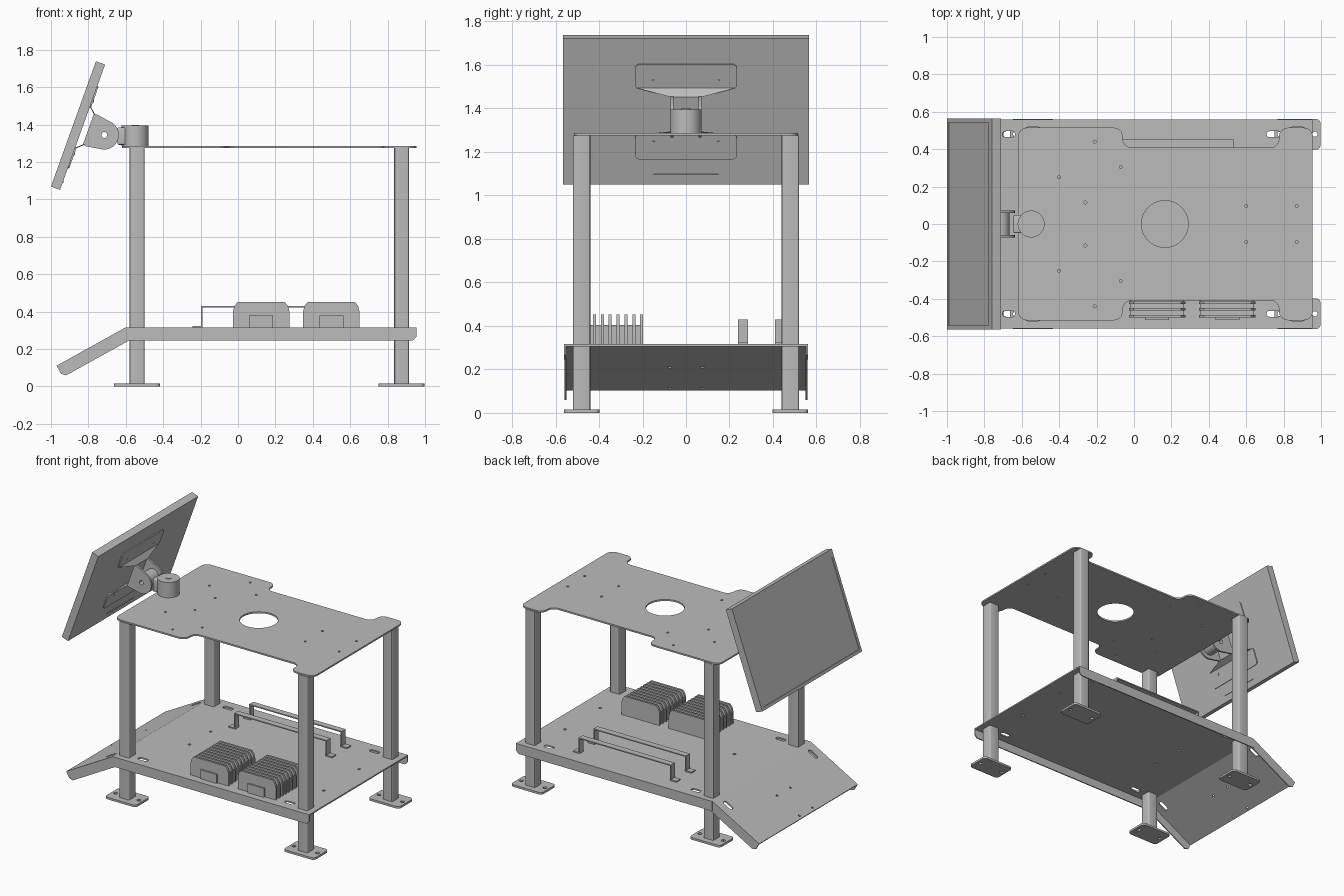
import bpy, bmesh
from math import sin, cos, pi, radians, atan2
from mathutils import Matrix, Vector

cube = bpy.data.objects.get("Cube")
if cube:
    bpy.data.objects.remove(cube, do_unlink=True)

grey = bpy.data.materials.new("plain_grey")
grey.use_nodes = True
grey.diffuse_color = (0.5, 0.5, 0.5, 1)
grey.node_tree.nodes["Principled BSDF"].inputs["Base Color"].default_value = grey.diffuse_color

IDENT = Matrix()
UPRIGHT = Matrix.Rotation(pi / 2, 4, 'X')   # drawing plane becomes x-z


def finish(name, bm, frame=IDENT):
    """Turn a bmesh into a shaded object placed by a frame."""
    bmesh.ops.remove_doubles(bm, verts=bm.verts, dist=1e-5)
    bmesh.ops.recalc_face_normals(bm, faces=bm.faces)
    mesh = bpy.data.meshes.new(name)
    bm.to_mesh(mesh)
    bm.free()
    mesh.transform(frame)
    mesh.materials.clear()
    mesh.materials.append(grey)
    mesh.shade_smooth()
    mesh.set_sharp_from_angle(angle=radians(30))
    ob = bpy.data.objects.new(name, mesh)
    bpy.context.collection.objects.link(ob)
    return ob


def box(name, lo, hi, frame=IDENT, bevel=0, axis=None):
    """Box between two corners, optionally rounding edges along one axis."""
    lo, hi = Vector(lo), Vector(hi)
    bm = bmesh.new()
    bmesh.ops.create_cube(bm, size=1)
    for v in bm.verts:
        v.co = (lo + hi) / 2 + v.co * (hi - lo)
    if bevel:
        edges = [e for e in bm.edges
                 if axis is None or abs((e.verts[0].co - e.verts[1].co)[axis]) > 1e-4]
        bmesh.ops.bevel(bm, geom=edges, offset=bevel, segments=3, profile=0.5, affect='EDGES')
    return finish(name, bm, frame)


def cylinder(name, radius, depth, frame, sides=40):
    bm = bmesh.new()
    bmesh.ops.create_cone(bm, cap_ends=True, segments=sides, radius1=radius, radius2=radius, depth=depth)
    return finish(name, bm, frame)


def hull(name, points, frame):
    bm = bmesh.new()
    for p in points:
        bm.verts.new(p)
    bmesh.ops.convex_hull(bm, input=bm.verts)
    return finish(name, bm, frame)


def circle(x, y, r, n=12):
    return [(x + r * cos(2 * pi * i / n), y + r * sin(2 * pi * i / n)) for i in range(n)]


def rounded(corners, r, steps=6):
    """Outline with every corner filleted."""
    pts = [Vector(c) for c in corners]
    out = []
    for i, p in enumerate(pts):
        a = (pts[i - 1] - p).normalized()
        b = (pts[(i + 1) % len(pts)] - p).normalized()
        for k in range(steps + 1):
            t = pi / 2 * k / steps
            out.append(p + a * r * (1 - sin(t)) + b * r * (1 - cos(t)))
    return out


def rect(x0, y0, x1, y1):
    return [(x0, y0), (x1, y0), (x1, y1), (x0, y1)]


def slot(x, y):
    return rounded(rect(x - 0.038, y - 0.016, x + 0.038, y + 0.016), 0.0155)


def plate(name, loops, z0, z1, frame=IDENT):
    """Flat sheet from an outline followed by hole outlines."""
    curve = bpy.data.curves.new(name, 'CURVE')
    curve.dimensions = '2D'
    curve.fill_mode = 'BOTH'
    curve.extrude = (z1 - z0) / 2
    for loop in loops:
        spline = curve.splines.new('POLY')
        spline.points.add(len(loop) - 1)
        for point, co in zip(spline.points, loop):
            point.co = (co[0], co[1], 0, 1)
        spline.use_cyclic_u = True
    temp = bpy.data.objects.new(name, curve)
    bpy.context.collection.objects.link(temp)
    graph = bpy.context.evaluated_depsgraph_get()
    mesh = bpy.data.meshes.new_from_object(temp.evaluated_get(graph))
    bpy.data.objects.remove(temp)
    bm = bmesh.new()
    bm.from_mesh(mesh)
    bpy.data.meshes.remove(mesh)
    bpy.data.curves.remove(curve)
    return finish(name, bm, frame @ Matrix.Translation((0, 0, (z0 + z1) / 2)))


# Legs with foot plates
for px, end in ((-0.54, "left_end"), (0.874, "right_end")):
    for side in (-1, 1):
        y = side * 0.48
        box("post_" + end, (px - 0.04, y - 0.04, 0.01), (px + 0.04, y + 0.04, 1.276), bevel=0.01, axis=2)
        plate("foot_" + end,
              [rounded(rect(px - 0.123, y - 0.082, px + 0.123, y + 0.082), 0.025)]
              + [circle(px + d, y, 0.014) for d in (-0.093, 0.093)], 0, 0.015)

# Top plate with side notches, large opening and drill holes
half = [(0.955, 0.515), (0.775, 0.515), (0.775, 0.408), (-0.06, 0.408), (-0.06, 0.515), (-0.62, 0.515)]
outline = half + [(x, -y) for x, y in reversed(half)]
drills = [(-0.4, 0.25), (-0.26, 0.115), (-0.21, 0.44), (-0.07, 0.305), (0.6, 0.097), (0.87, 0.097)]
plate("top_plate", [rounded(outline, 0.048), circle(0.165, 0, 0.125, 48)]
      + [circle(x, s * y, 0.008) for x, y in drills for s in (-1, 1)], 1.275, 1.286)


# Folded sheets: lower tray and sloping apron
def folded_sheet(name, x0, x1, width, frame, holes):
    plate(name + "_deck", [rect(x0, -width, x1, width)] + holes, -0.01, 0, frame)
    for s in (-1, 1):
        corners = [(x0, -0.004), (x0, -0.07), (x1 - 0.02, -0.07), (x1, -0.05), (x1, -0.004)]
        a, b = sorted((s * width, s * (width - 0.008)))
        plate(name + "_flange", [corners], -b, -a, frame @ UPRIGHT)


both = (-1, 1)
tray_holes = [slot(x, s * 0.48) for x in (-0.415, 0.747) for s in both]
tray_holes += [circle(x, s * y, 0.01) for x, y in ((-0.3, 0.12), (0.82, 0.2)) for s in both]
folded_sheet("tray", -0.6, 0.955, 0.56, Matrix.Translation((0, 0, 0.316)), tray_holes)

slope = Matrix.Translation((-0.6, 0, 0.316)) @ Matrix.Rotation(radians(-29), 4, 'Y') @ Matrix.Rotation(pi, 4, 'Z')
apron_holes = [slot(0.08, s * 0.48) for s in both]
apron_holes += [circle(x, s * 0.075, 0.008) for x in (0.2, 0.4) for s in both]
folded_sheet("apron", 0, 0.423, 0.558, slope, apron_holes)

# Finned heat sink boxes
for x in (-0.027, 0.348):
    w = 0.302
    box("heat_sink_body", (x + 0.008, -0.49, 0.316), (x + w - 0.008, -0.2, 0.405))
    profile = [(x, 0.316), (x + w, 0.316), (x + w, 0.40), (x + w - 0.008, 0.43), (x + w - 0.025, 0.452),
               (x + 0.025, 0.452), (x + 0.008, 0.43), (x, 0.40)]
    for i in range(9):
        y = 0.197 + i * 0.0361
        plate("heat_sink_fin", [profile], y, y + 0.014, UPRIGHT)
    box("heat_sink_connector", (x + 0.087, -0.512, 0.316), (x + 0.215, -0.48, 0.38))

# Strap rails bent from flat bar
strap = [(-0.242, 0.316), (-0.19, 0.316), (-0.19, 0.421), (0.525, 0.421), (0.525, 0.316), (0.577, 0.316),
         (0.577, 0.324), (0.533, 0.324), (0.533, 0.429), (-0.198, 0.429), (-0.198, 0.324), (-0.242, 0.324)]
for y in (0.262, 0.432):
    plate("strap_rail", [strap], -y - 0.022, -y + 0.022, UPRIGHT)

# Swivel base
swivel = Matrix.Translation((-0.55, 0, 1.341))
base = cylinder("swivel_base", 0.072, 0.11, swivel)
cylinder("swivel_bolt", 0.02, 0.116, swivel, 20)
box("swivel_neck", (-0.645, -0.048, 1.292), (-0.57, 0.048, 1.385), bevel=0.008)

# Monitor frame: x out of the back, y up the back, z across
n = Vector((0.941, 0, -0.338))
u = Vector((0.338, 0, 0.941))
screen = Matrix.Translation((-0.831, 0, 1.386)) @ Matrix((n, u, n.cross(u))).transposed().to_4x4()

# Monitor body with inset screen face
bm = bmesh.new()
bmesh.ops.create_cube(bm, size=1)
for v in bm.verts:
    v.co = Vector((v.co.x * 0.052 - 0.026, v.co.y * 0.712, v.co.z * 1.13))
front = min(bm.faces, key=lambda f: f.calc_center_median().x)
bmesh.ops.inset_region(bm, faces=[front], thickness=0.03)
for v in front.verts:
    if v.co.y > 0:
        v.co.y -= 0.03
bmesh.ops.inset_region(bm, faces=[front], thickness=0.001, depth=-0.004)
finish("monitor", bm, screen)
box("monitor_rear_ridge", (-0.002, -0.312, -0.15), (0.005, -0.306, 0.15), screen)

# Mounting bracket: pads, sloping flaps, base and clevis
for s in both:
    lo, hi = sorted((s * 0.112, s * 0.232))
    box("mount_pad", (-0.002, lo, -0.235), (0.007, hi, 0.235), screen, bevel=0.02, axis=0)
    hull("mount_flap", [(a + d, s * b, t * c) for d in (0, 0.007) for t in both
                        for a, b, c in ((0, 0.116, 0.225), (0.035, 0.085, 0.07))], screen)
    for t in both:
        place = screen @ Matrix.Translation((0.007, s * 0.15, t * 0.15)) @ Matrix.Rotation(pi / 2, 4, 'Y')
        cylinder("mount_screw", 0.008, 0.006, place, 12)
    lug = [(0.035, -0.085), (0.05, -0.09)]
    lug += [(0.123 + 0.078 * cos(radians(a)), 0.078 * sin(radians(a))) for a in range(-75, 76, 10)]
    lug += [(0.05, 0.09), (0.035, 0.085)]
    near, far = sorted((s * 0.058, s * 0.071))
    plate("clevis_cheek", [lug, circle(0.123, 0, 0.016, 20)], near, far, screen)
box("clevis_base", (0.033, -0.085, -0.07), (0.042, 0.085, 0.07), screen)
plate("clevis_hub", [circle(0.123, 0, 0.05, 32), circle(0.123, 0, 0.016, 20)], -0.058, 0.058, screen)
